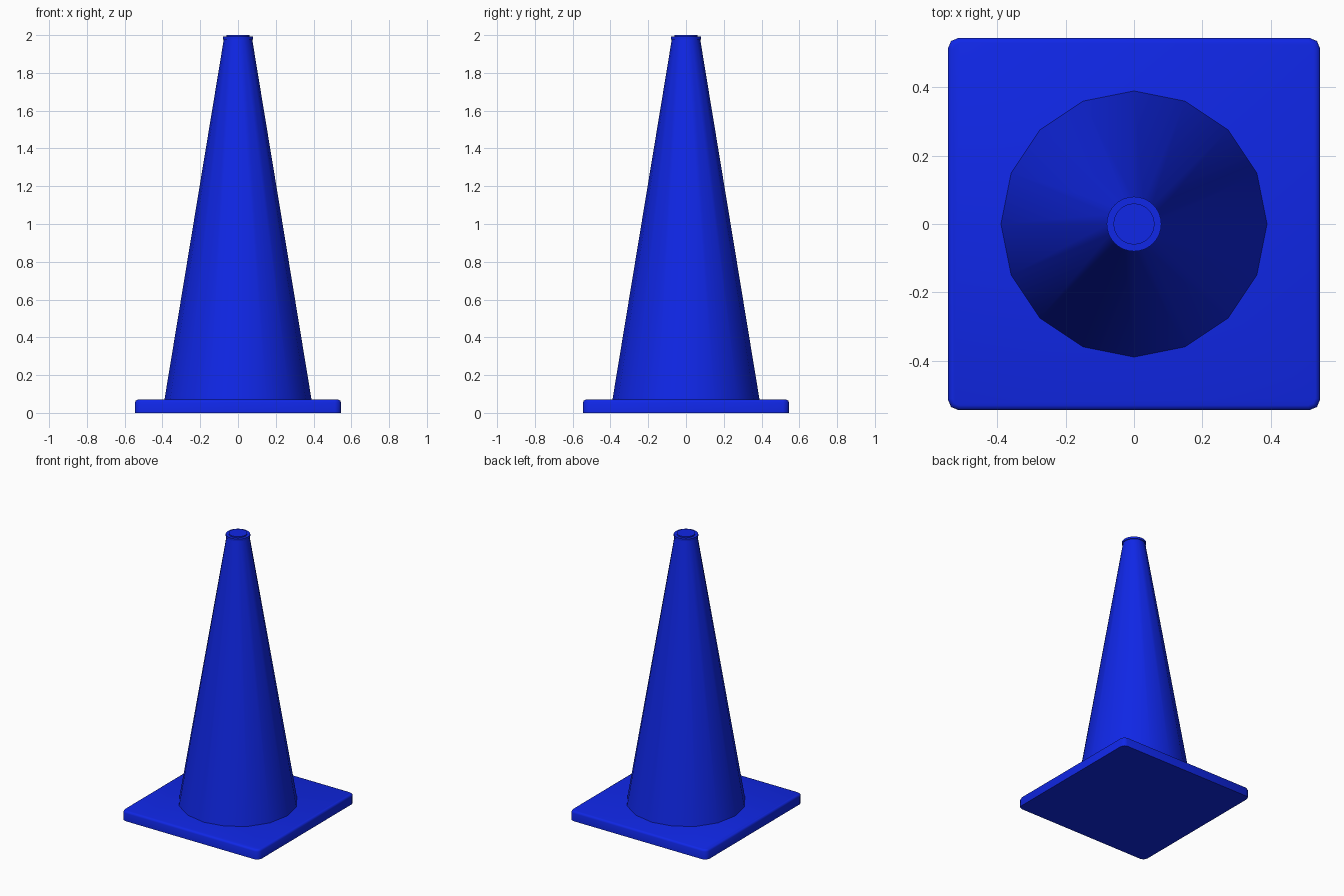
import bpy
import bmesh

cube = bpy.data.objects.get("Cube")
if cube:
    bpy.data.objects.remove(cube, do_unlink=True)

# Single flat colour
blue = bpy.data.materials.new("deep_blue")
blue.use_nodes = True
colour = (0.005, 0.02, 0.8, 1)
blue.diffuse_color = colour
blue.node_tree.nodes["Principled BSDF"].inputs["Base Color"].default_value = colour


def finish(obj, name, angle):
    obj.name = name
    obj.data.materials.append(blue)
    bpy.ops.object.select_all(action="DESELECT")
    obj.select_set(True)
    bpy.context.view_layer.objects.active = obj
    bpy.ops.object.shade_smooth_by_angle(angle=angle)


def frustum(name, sides, r_low, r_high, z_low, z_high):
    bpy.ops.mesh.primitive_cone_add(
        vertices=sides, radius1=r_low, radius2=r_high,
        depth=z_high - z_low, location=(0, 0, (z_low + z_high) / 2))
    finish(bpy.context.object, name, 0.6)


# Square foot: rounded corners in plan, softened top rim, flat underside
half, height = 0.545, 0.07
bm = bmesh.new()
bmesh.ops.create_cube(bm, size=1)
for v in bm.verts:
    v.co = (v.co.x * 2 * half, v.co.y * 2 * half, (v.co.z + 0.5) * height)
corners = [e for e in bm.edges if abs(e.verts[0].co.z - e.verts[1].co.z) > 0.01]
bmesh.ops.bevel(bm, geom=corners, offset=0.032, segments=2, profile=0.5,
                affect="EDGES")
rim = [e for e in bm.edges if all(v.co.z > height - 0.001 for v in e.verts)]
bmesh.ops.bevel(bm, geom=rim, offset=0.014, segments=2, profile=0.5,
                affect="EDGES")
mesh = bpy.data.meshes.new("base_plate")
bm.to_mesh(mesh)
bm.free()
base = bpy.data.objects.new("base_plate", mesh)
bpy.context.collection.objects.link(base)
finish(base, "base_plate", 0.9)

# Tapered body, rim disc and raised plug on top
frustum("cone_body", 16, 0.391, 0.074, 0.06, 1.985)
frustum("top_rim", 32, 0.08, 0.08, 1.977, 1.992)
frustum("top_plug", 32, 0.06, 0.06, 1.985, 2.0)
